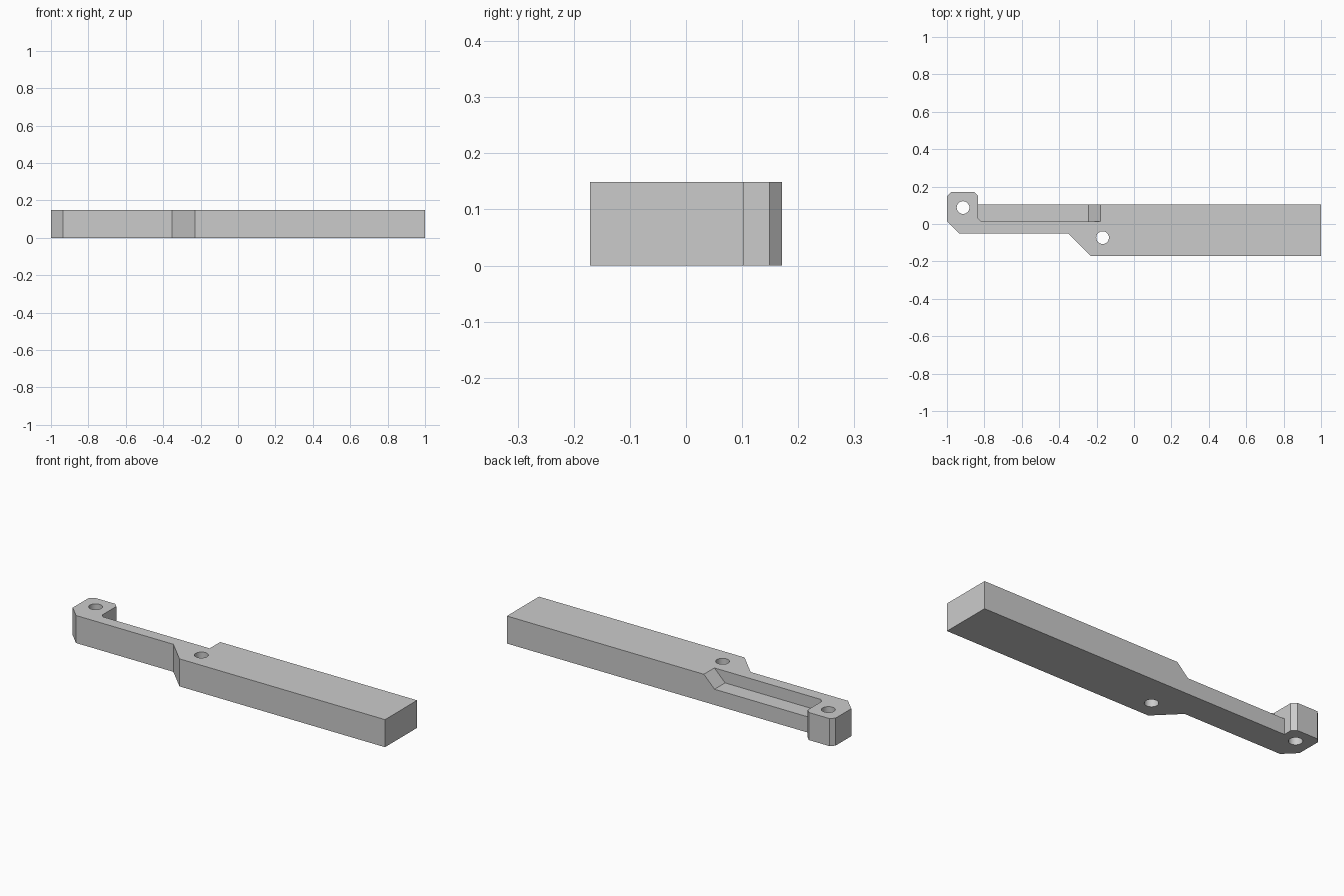
import bpy
import bmesh
from mathutils import Vector

default = bpy.data.objects.get("Cube")
if default:
    bpy.data.objects.remove(default, do_unlink=True)

HEIGHT = 0.149
LEDGE = 0.085
ARM_BACK = 0.013   # rear face of the thin arm
LUG_X = -0.833     # inner face of the end lug


def prism(name, points, push, bevel_at=None, bevel=0.0):
    """Extrude a planar outline, optionally chamfering the upright edge at one x, y."""
    bm = bmesh.new()
    face = bm.faces.new([bm.verts.new(p) for p in points])
    ext = bmesh.ops.extrude_face_region(bm, geom=[face])
    verts = [v for v in ext["geom"] if isinstance(v, bmesh.types.BMVert)]
    bmesh.ops.translate(bm, verts=verts, vec=Vector(push))
    if bevel_at:
        edges = [e for e in bm.edges
                 if all((v.co.xy - Vector(bevel_at)).length < 1e-4 for v in e.verts)]
        bmesh.ops.bevel(bm, geom=edges, offset=bevel, segments=1, affect='EDGES')
    bmesh.ops.recalc_face_normals(bm, faces=bm.faces)
    mesh = bpy.data.meshes.new(name)
    bm.to_mesh(mesh)
    bm.free()
    obj = bpy.data.objects.new(name, mesh)
    bpy.context.collection.objects.link(obj)
    return obj


# Body outline: block, slanted shoulder, thin arm and chamfered end lug
outline = [(1, -0.171), (1, 0.103), (LUG_X, 0.103), (LUG_X, 0.149),
           (LUG_X - 0.022, 0.171), (-0.978, 0.171), (-1, 0.149),
           (-1, 0.015), (-0.935, -0.05), (-0.352, -0.05), (-0.231, -0.171)]
body = prism("bar_body", [(x, y, 0) for x, y in outline], (0, 0, HEIGHT))

# Pocket behind the arm: flat ledge with a sloped end and a chamfered inner corner
profile = [(LUG_X, LEDGE), (-0.243, LEDGE), (-0.128, LEDGE + 0.115), (LUG_X, LEDGE + 0.115)]
cutters = [prism("pocket_cutter", [(x, ARM_BACK, z) for x, z in profile], (0, 0.2, 0),
                 (LUG_X, ARM_BACK), 0.017)]

# Two upright through holes
for name, x, y in (("lug_hole_cutter", -0.914, 0.088), ("block_hole_cutter", -0.168, -0.073)):
    bpy.ops.mesh.primitive_cylinder_add(vertices=32, radius=0.034, depth=0.5, location=(x, y, 0.07))
    hole = bpy.context.object
    hole.name = name
    cutters.append(hole)

bpy.ops.object.select_all(action='DESELECT')
body.select_set(True)
bpy.context.view_layer.objects.active = body
for cutter in cutters:
    mod = body.modifiers.new(cutter.name, 'BOOLEAN')
    mod.operation = 'DIFFERENCE'
    mod.solver = 'EXACT'
    mod.object = cutter
    bpy.ops.object.modifier_apply(modifier=mod.name)
for cutter in cutters:
    bpy.data.objects.remove(cutter, do_unlink=True)

# Plain grey finish
grey = bpy.data.materials.new("plain_grey")
grey.use_nodes = True
colour = (0.6, 0.6, 0.6, 1)
grey.diffuse_color = colour
grey.node_tree.nodes["Principled BSDF"].inputs["Base Color"].default_value = colour
body.data.materials.clear()
body.data.materials.append(grey)

body.select_set(True)
bpy.context.view_layer.objects.active = body
bpy.ops.object.shade_smooth_by_angle(angle=0.5)
